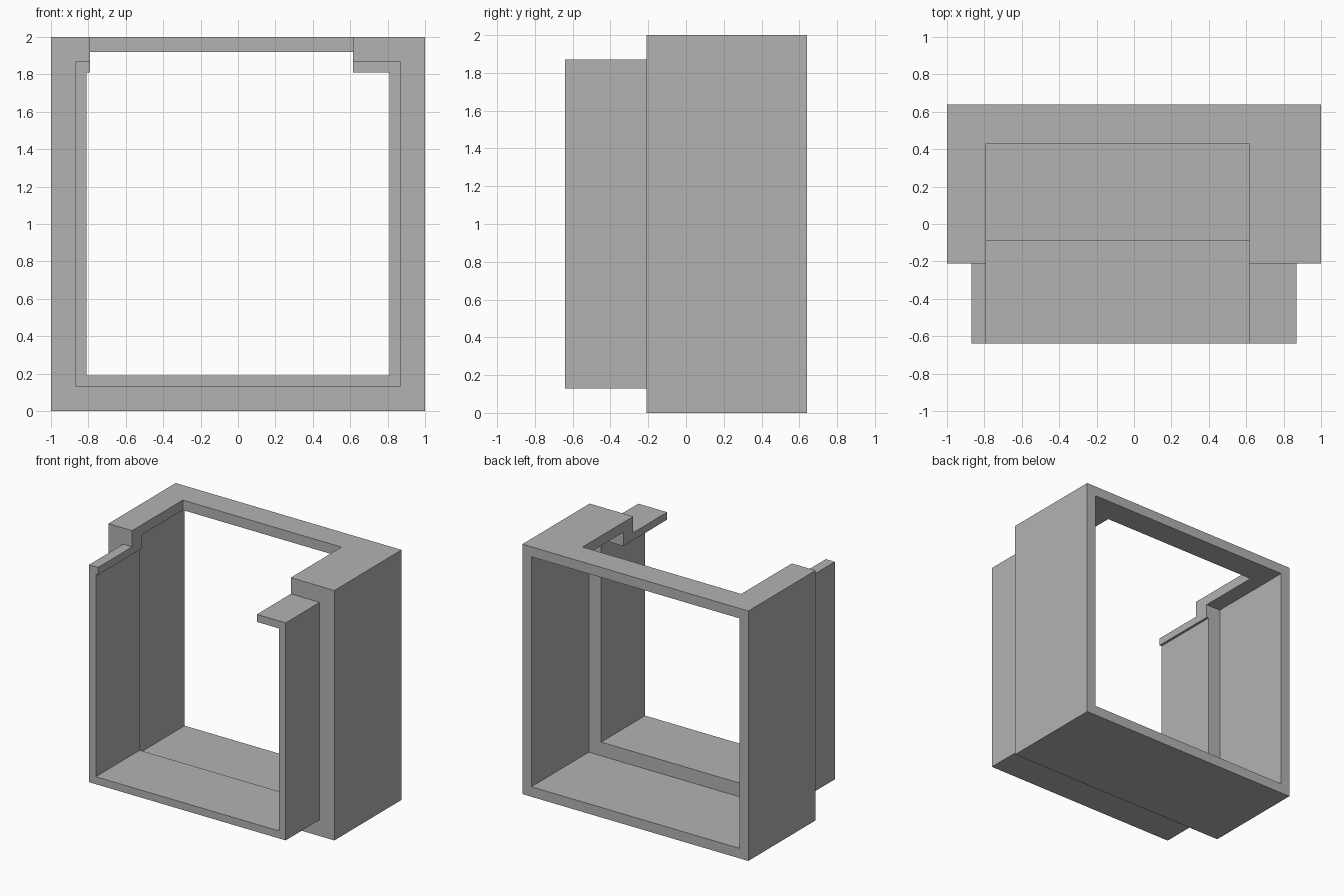
import bpy

default = bpy.data.objects.get("Cube")
if default:
    bpy.data.objects.remove(default, do_unlink=True)

# Single grey finish
grey = bpy.data.materials.new("plain_grey")
grey.use_nodes = True
colour = (0.45, 0.45, 0.45, 1)
grey.diffuse_color = colour
grey.node_tree.nodes["Principled BSDF"].inputs["Base Color"].default_value = colour


def box(name, x, y, z):
    """Box spanning the given (low, high) range on each axis."""
    verts = [(a, b, c) for a in x for b in y for c in z]
    faces = [(0, 1, 3, 2), (4, 6, 7, 5), (0, 4, 5, 1),
             (2, 3, 7, 6), (0, 2, 6, 4), (1, 5, 7, 3)]
    mesh = bpy.data.meshes.new(name)
    mesh.from_pydata(verts, [], faces)
    mesh.materials.append(grey)
    obj = bpy.data.objects.new(name, mesh)
    bpy.context.collection.objects.link(obj)
    return obj


def square(name, half, y):
    """Square block centred on the middle of the sleeve."""
    return box(name, (-half, half), y, (1 - half, 1 + half))


def combine(target, tool, operation):
    """Apply a boolean and discard the tool object."""
    mod = target.modifiers.new(tool.name, 'BOOLEAN')
    mod.operation = operation
    mod.solver = 'EXACT'
    mod.object = tool
    tool.hide_render = True
    graph = bpy.context.evaluated_depsgraph_get()
    mesh = bpy.data.meshes.new_from_object(target.evaluated_get(graph))
    target.modifiers.clear()
    target.data = mesh
    bpy.data.objects.remove(tool, do_unlink=True)


# Wide rear sleeve with a narrower front collar
sleeve = square("stepped_sleeve", 1, (-0.21, 0.64))
combine(sleeve, square("front_collar", 0.87, (-0.64, -0.15)), 'UNION')

# Openings through the collar and the rear chamber
combine(sleeve, square("collar_opening", 0.81, (-0.8, 0.1)), 'DIFFERENCE')
combine(sleeve, square("rear_opening", 0.92, (-0.085, 0.8)), 'DIFFERENCE')

# Off-centre notch in the top, open to the front
combine(sleeve, box("top_notch", (-0.79, 0.615), (-0.9, 0.43), (1.7, 2.2)), 'DIFFERENCE')
